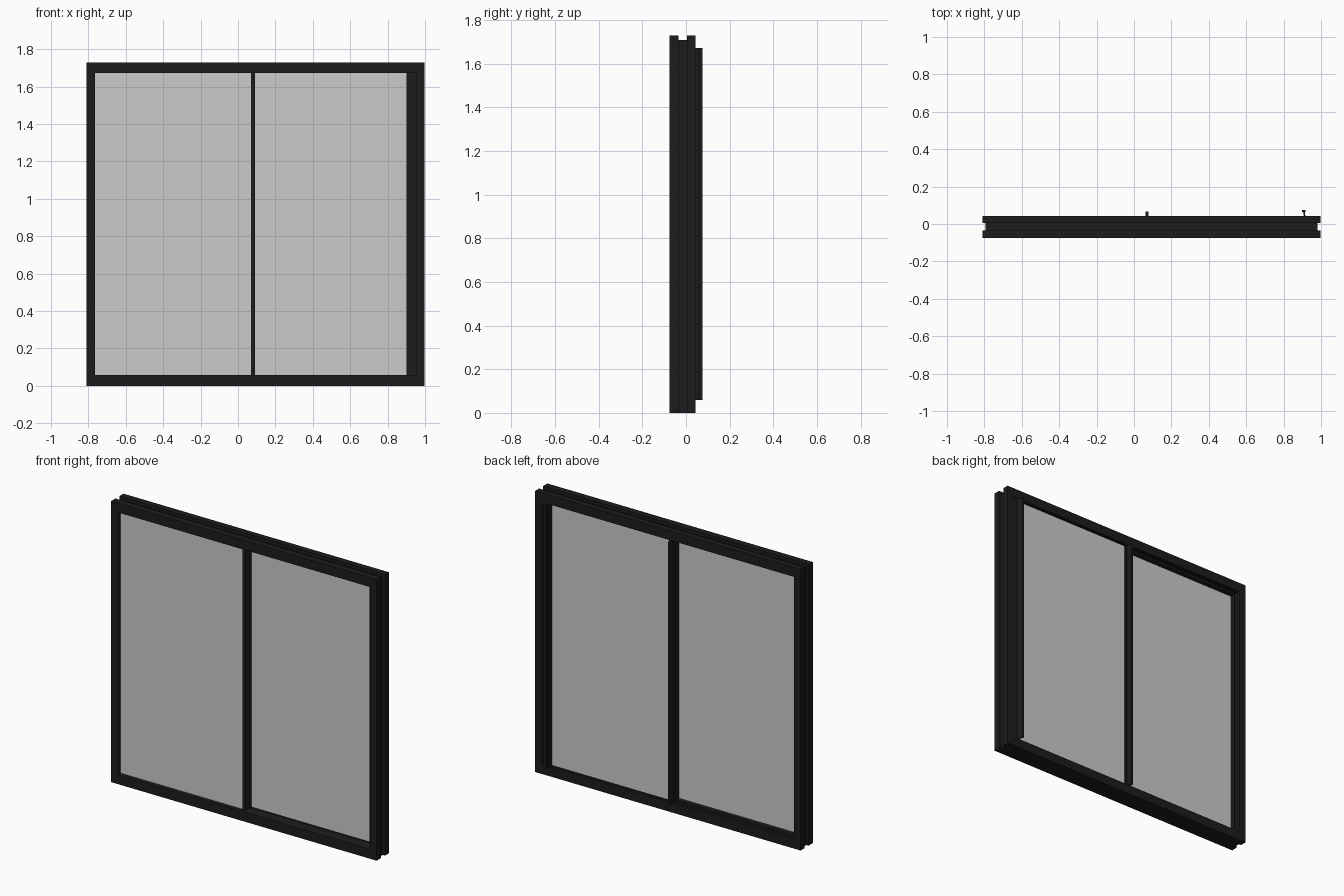
import bpy, bmesh

if "Cube" in bpy.data.objects:
    bpy.data.objects.remove(bpy.data.objects["Cube"])

dark = bpy.data.materials.new("dark_aluminium")
dark.diffuse_color = (0.012, 0.012, 0.012, 1)
dark.use_nodes = True
dark.node_tree.nodes["Principled BSDF"].inputs["Base Color"].default_value = dark.diffuse_color

X0, X1, H = -0.81, 0.997, 1.73          # outer frame limits
SIDE, RAIL = 0.045, 0.058               # jamb and rail face widths


def finish(bm, name, mat=None):
    bmesh.ops.recalc_face_normals(bm, faces=bm.faces)
    me = bpy.data.meshes.new(name)
    bm.to_mesh(me)
    bm.free()
    ob = bpy.data.objects.new(name, me)
    bpy.context.collection.objects.link(ob)
    if mat:
        me.materials.append(mat)
    return ob


def box(name, x, y, z, mat=None):
    bm = bmesh.new()
    bmesh.ops.create_cube(bm, size=1)
    for v in bm.verts:
        for i, (a, b) in enumerate((x, y, z)):
            v.co[i] = a if v.co[i] < 0 else b
    return finish(bm, name, mat)


def extrude_z(name, pts, z0, z1, mat):
    bm = bmesh.new()
    f = bm.faces.new([bm.verts.new((x, y, z0)) for x, y in pts])
    new = bmesh.ops.extrude_face_region(bm, geom=[f])["geom"]
    for v in new:
        if isinstance(v, bmesh.types.BMVert):
            v.co.z = z1
    return finish(bm, name, mat)


def mitred_frame(name, profile, mat):
    """Sweep an (inset, y) profile round the opening with mitred corners."""
    bm = bmesh.new()
    rings = []
    for d, y in profile:
        s, r = d * SIDE, d * RAIL
        low = 0 if d < 0.5 else r       # flat underside
        rings.append([bm.verts.new(c) for c in (
            (X0 + s, y, low), (X1 - s, y, low),
            (X1 - s, y, H - r), (X0 + s, y, H - r))])
    n = len(rings)
    for i in range(n):
        a, b = rings[i], rings[(i + 1) % n]
        for k in range(4):
            m = (k + 1) % 4
            if len({tuple(v.co) for v in (a[k], a[m], b[m], b[k])}) == 4:
                bm.faces.new((a[k], a[m], b[m], b[k]))
    bmesh.ops.remove_doubles(bm, verts=bm.verts, dist=1e-5)
    return finish(bm, name, mat)


# Outer frame with a groove outside and a sash track inside
mitred_frame("outer_frame", [
    (0, -0.076), (0, -0.035), (0.35, -0.035), (0.35, 0.005), (0, 0.005), (0, 0.043),
    (1, 0.043), (1, 0.026), (0.78, 0.026), (0.78, -0.006), (1, -0.006), (1, -0.076)], dark)

LO, HI = RAIL, H - RAIL
# Two panes on separate tracks
box("fixed_pane", (X0 + SIDE, 0.08), (-0.05, -0.032), (LO, HI))
box("sliding_pane", (0.08, 0.91), (0.002, 0.02), (LO, HI))

# Interlocking meeting stiles with rear fin
extrude_z("meeting_stile", [
    (0.07, -0.058), (0.09, -0.058), (0.09, 0.03), (0.078, 0.03),
    (0.078, 0.066), (0.062, 0.066), (0.062, 0.022), (0.07, 0.022)], LO, HI, dark)

# Closing stile and hooked full height pull
box("closing_stile", (0.9, X1 - SIDE), (-0.008, 0.038), (LO, HI), dark)
extrude_z("pull_handle", [
    (0.908, 0.036), (0.918, 0.036), (0.913, 0.06), (0.917, 0.066), (0.917, 0.076),
    (0.899, 0.076), (0.899, 0.064), (0.907, 0.06)], LO, HI, dark)
